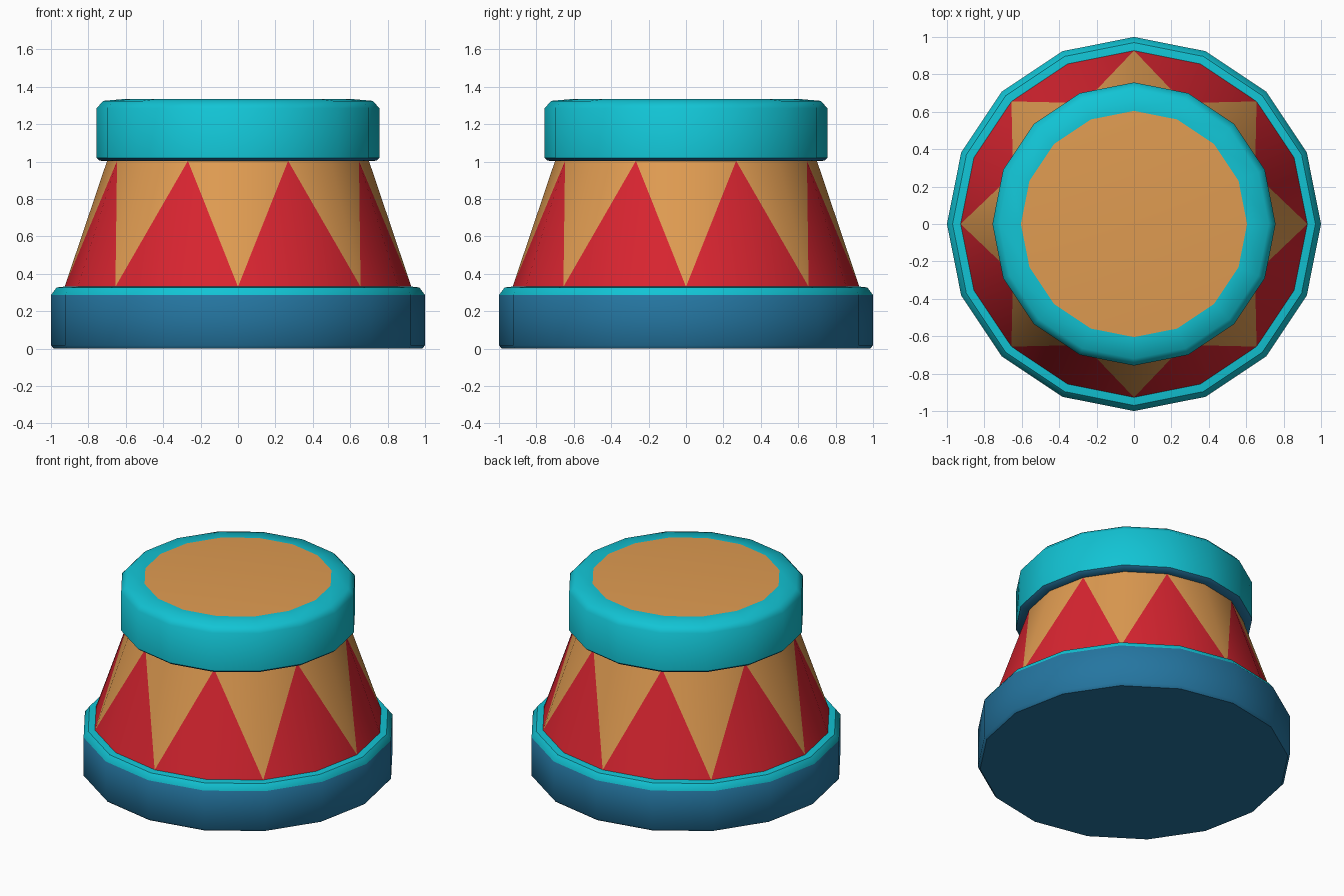
import bpy, bmesh, math

if "Cube" in bpy.data.objects:
    bpy.data.objects.remove(bpy.data.objects["Cube"])

SIDES = 16


def material(name, rgb):
    m = bpy.data.materials.new(name)
    m.diffuse_color = (*rgb, 1.0)
    m.use_nodes = True
    m.node_tree.nodes["Principled BSDF"].inputs["Base Color"].default_value = m.diffuse_color
    return m


CYAN = material("cyan", (0.006, 0.55, 0.66))
BLUE = material("dark blue", (0.018, 0.18, 0.355))
RED = material("red", (0.69, 0.018, 0.03))
TAN = material("tan", (0.74, 0.33, 0.083))


def ring(bm, r, z):
    return [bm.verts.new((r * math.cos(2 * math.pi * i / SIDES),
                          r * math.sin(2 * math.pi * i / SIDES), z))
            for i in range(SIDES)]


def finish(name, bm, mats):
    bmesh.ops.recalc_face_normals(bm, faces=bm.faces[:])
    me = bpy.data.meshes.new(name)
    bm.to_mesh(me)
    bm.free()
    for m in mats:
        me.materials.append(m)
    ob = bpy.data.objects.new(name, me)
    bpy.context.collection.objects.link(ob)
    bpy.ops.object.select_all(action='DESELECT')
    bpy.context.view_layer.objects.active = ob
    ob.select_set(True)
    bpy.ops.object.shade_smooth_by_angle(angle=math.radians(46))
    return ob


def lathe(name, profile, bands, mats, bottom=0, top=0):
    """Turned part: profile of (r, z) upwards, one material index per band."""
    bm = bmesh.new()
    rings = [ring(bm, r, z) for r, z in profile]
    for lo, hi, mi in zip(rings, rings[1:], bands):
        for i in range(SIDES):
            j = (i + 1) % SIDES
            bm.faces.new((lo[i], lo[j], hi[j], hi[i])).material_index = mi
    bm.faces.new(rings[0][::-1]).material_index = bottom
    bm.faces.new(rings[-1]).material_index = top
    return finish(name, bm, mats)


# Base: blue side, cyan bevelled upper rim
lathe("base", [(0.985, 0), (1, 0.018), (1, 0.287), (0.97, 0.327), (0.92, 0.333)],
      [0, 0, 1, 1], [BLUE, CYAN], bottom=0, top=1)

# Cap: blue underside, cyan rim, tan disc on top
lathe("cap", [(0.69, 1.003), (0.74, 1.005), (0.757, 1.02), (0.757, 1.285),
              (0.72, 1.325), (0.605, 1.335)],
      [0, 0, 1, 1, 1], [BLUE, CYAN, TAN], bottom=0, top=2)

# Tapered body: zigzag of red and tan triangles
bm = bmesh.new()
lo, hi = ring(bm, 0.927, 0.331), ring(bm, 0.7, 1.004)
for i in range(SIDES):
    j = (i + 1) % SIDES
    even, odd = (i, j) if i % 2 == 0 else (j, i)
    bm.faces.new((lo[i], lo[j], hi[odd])).material_index = 1
    bm.faces.new((lo[even], hi[j], hi[i])).material_index = 0
finish("body", bm, [TAN, RED])
